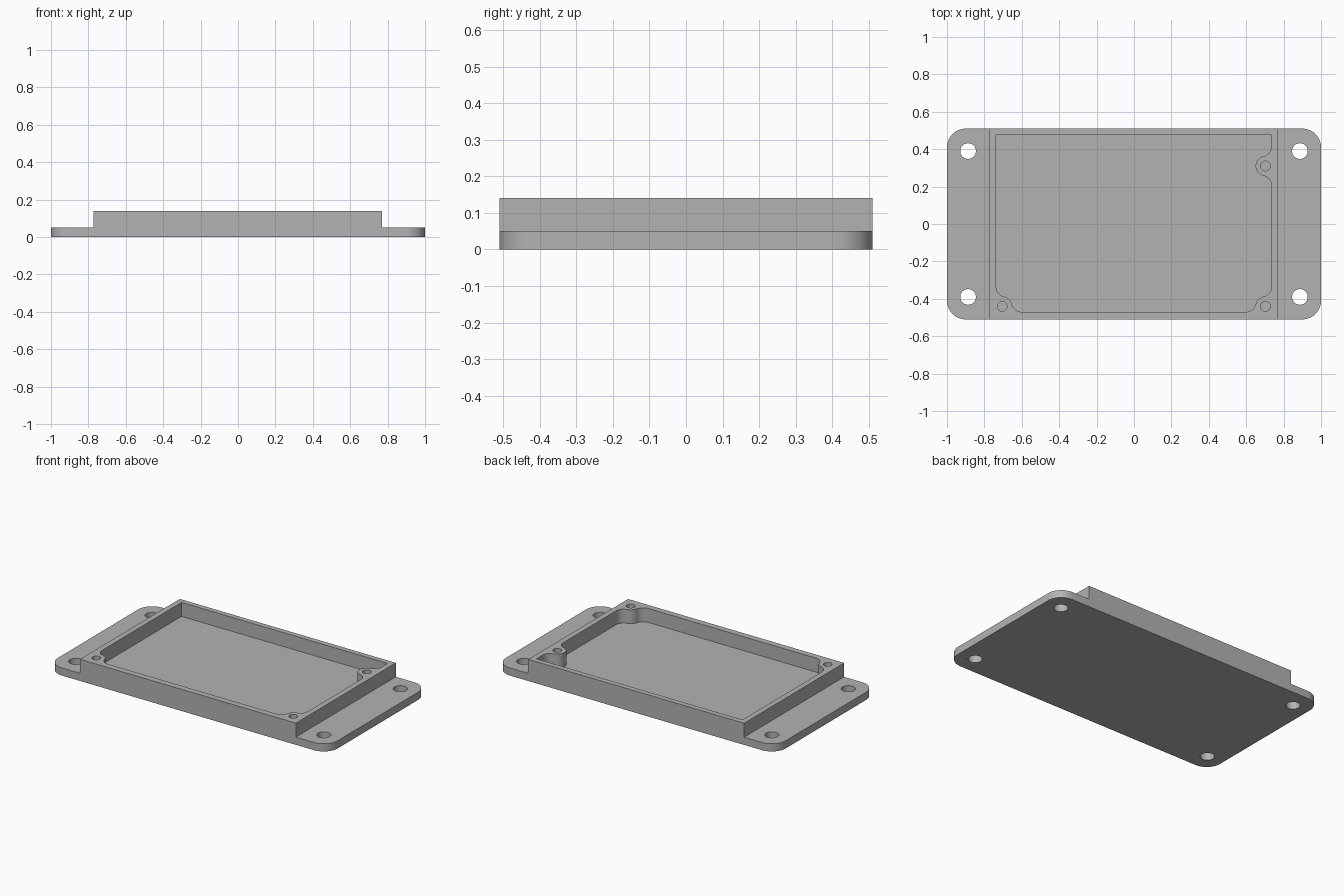
import bpy, bmesh, math
from mathutils import Vector

if "Cube" in bpy.data.objects:
    bpy.data.objects.remove(bpy.data.objects["Cube"])

grey = bpy.data.materials.new("grey")
grey.diffuse_color = (0.45, 0.45, 0.45, 1)
grey.use_nodes = True
grey.node_tree.nodes["Principled BSDF"].inputs["Base Color"].default_value = grey.diffuse_color


def arc(c, r, a0, a1, n=12):
    return [Vector((c[0] + r * math.cos(a0 + (a1 - a0) * i / n),
                    c[1] + r * math.sin(a0 + (a1 - a0) * i / n))) for i in range(n + 1)]


def prism(name, pts, z0, z1):
    """Extrude a flat outline from z0 to z1."""
    bm = bmesh.new()
    face = bm.faces.new([bm.verts.new((p[0], p[1], z0)) for p in pts])
    ext = bmesh.ops.extrude_face_region(bm, geom=[face])
    top = [g for g in ext["geom"] if isinstance(g, bmesh.types.BMVert)]
    bmesh.ops.translate(bm, verts=top, vec=(0, 0, z1 - z0))
    bmesh.ops.recalc_face_normals(bm, faces=bm.faces)
    me = bpy.data.meshes.new(name)
    bm.to_mesh(me)
    bm.free()
    me.materials.append(grey)
    ob = bpy.data.objects.new(name, me)
    bpy.context.collection.objects.link(ob)
    return ob


def combine(target, other, operation):
    """Apply a boolean and remove the helper."""
    bpy.context.view_layer.objects.active = target
    mod = target.modifiers.new("bool", 'BOOLEAN')
    mod.operation, mod.solver, mod.object = operation, 'EXACT', other
    bpy.ops.object.modifier_apply(modifier=mod.name)
    bpy.data.objects.remove(other)


def circle(c, r):
    return arc(c, r, 0, math.tau, 40)[:-1]


# Rounded base plate
W, D, R = 1.0, 0.51, 0.1
outline = []
for k, (sx, sy) in enumerate([(1, 1), (-1, 1), (-1, -1), (1, -1)]):
    outline += arc((sx * (W - R), sy * (D - R)), R, k * math.pi / 2, (k + 1) * math.pi / 2)
tray = prism("mounting_tray", outline, 0, 0.05)

# Raised block over the middle
X0, X1 = -0.773, 0.771
combine(tray, prism("block", [(X0, -D), (X1, -D), (X1, D), (X0, D)], 0, 0.14), 'UNION')

# Cavity outline, flowing around three screw bosses
L, RT, BOT, TOP = -0.737, 0.735, -0.47, 0.476
BR, FR, OFF = 0.053, 0.053, 0.104      # boss radius, fillet radius, fillet offset


def around_boss(b, f1, f2, a_in, a_out):
    def ang(v):
        return math.atan2(v[1], v[0])

    def ahead(a, ref):                  # smallest angle past ref
        return ref + (a - ref) % math.tau
    b, f1, f2 = Vector(b), Vector(f1), Vector(f2)
    end = ang(b - f2)
    s, e = ang(f1 - b), ang(f2 - b)
    pts = arc(f1, FR, a_in, ahead(ang(b - f1), a_in))
    pts += arc(b, BR, ahead(s, e), e)[1:]
    return pts + arc(f2, FR, end, ahead(a_out, end))[1:]


bosses = [(0.703, -0.44), (0.703, 0.31), (-0.705, -0.44)]
(ax, ay), (bx, by), (cx, cy) = bosses
h = math.pi / 2
cavity = around_boss(bosses[0], (ax - OFF, BOT + FR), (RT - FR, ay + OFF), -h, 0)
cavity += around_boss(bosses[1], (RT - FR, by - OFF), (RT - FR, by + OFF), 0, 0)
cavity += [(RT, TOP), (L, TOP)]
cavity += around_boss(bosses[2], (L + FR, cy + OFF), (cx + OFF, BOT + FR), 2 * h, -h)
combine(tray, prism("cavity", cavity, 0.05, 0.2), 'DIFFERENCE')

# Blind screw holes in the bosses
for b in bosses:
    combine(tray, prism("screw_hole", circle(b, 0.026), 0.05, 0.2), 'DIFFERENCE')

# Mounting holes through the flanges
for sx in (-1, 1):
    for sy in (-1, 1):
        combine(tray, prism("mounting_hole", circle((sx * 0.887, sy * 0.39), 0.042), -0.1, 0.2),
                'DIFFERENCE')

bpy.ops.object.select_all(action='DESELECT')
tray.select_set(True)
bpy.context.view_layer.objects.active = tray
bpy.ops.object.shade_smooth_by_angle(angle=math.radians(30))
